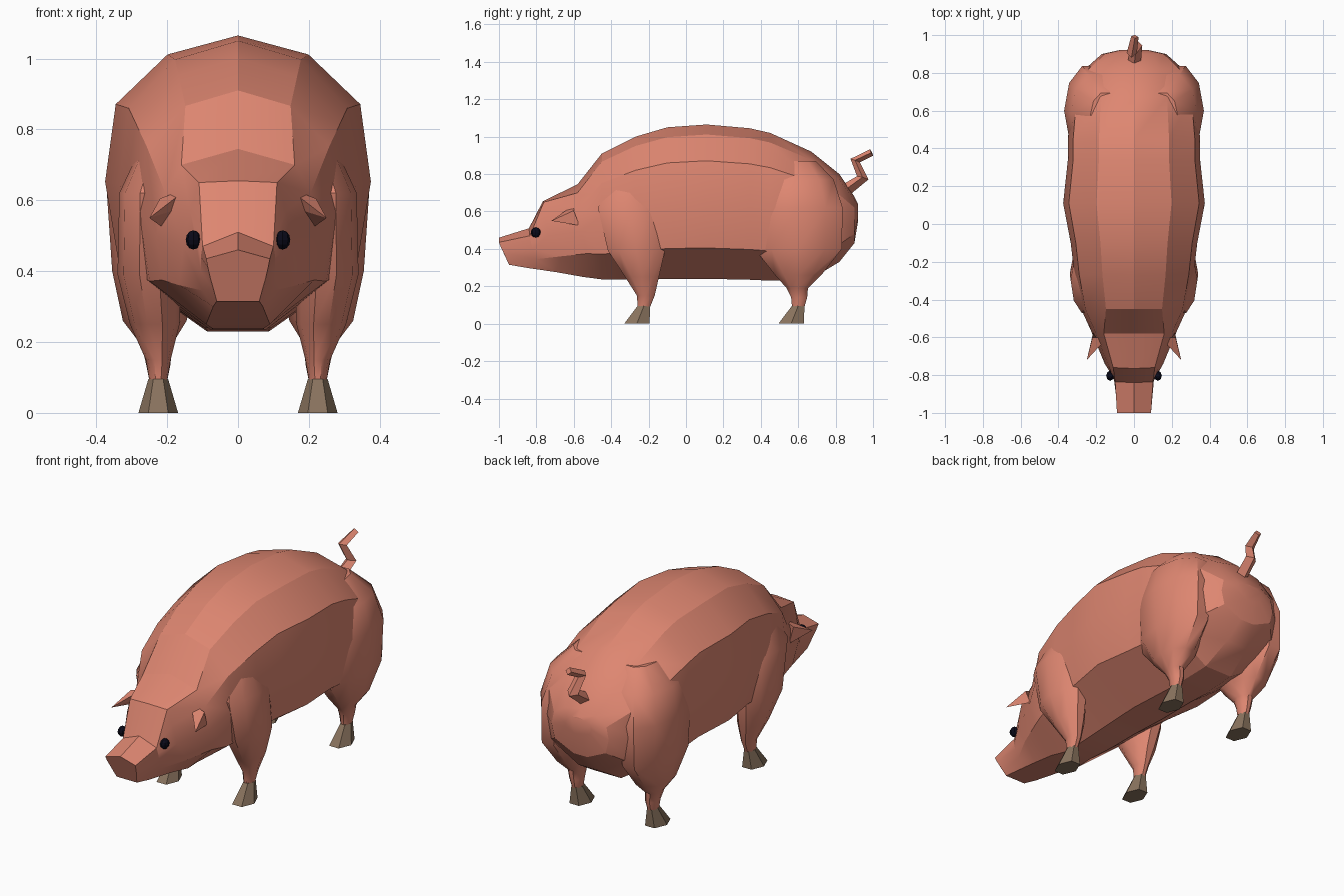
import bpy, bmesh, math
from mathutils import Vector

cube = bpy.data.objects.get("Cube")
if cube:
    bpy.data.objects.remove(cube, do_unlink=True)


def material(name, color):
    mat = bpy.data.materials.new(name)
    mat.use_nodes = True
    mat.diffuse_color = color
    mat.node_tree.nodes["Principled BSDF"].inputs["Base Color"].default_value = color
    return mat


skin = material("pink skin", (0.73, 0.24, 0.165, 1))
horn = material("brown hoof", (0.25, 0.17, 0.11, 1))
black = material("black eye", (0.003, 0.003, 0.01, 1))


def finish(obj, mat, angle=None):
    """Assign the colour and, if asked, smooth all but the sharp edges."""
    obj.data.materials.clear()
    obj.data.materials.append(mat)
    if angle:
        bpy.ops.object.select_all(action="DESELECT")
        obj.select_set(True)
        bpy.context.view_layer.objects.active = obj
        bpy.ops.object.shade_smooth_by_angle(angle=math.radians(angle))
    return obj


def mesh_object(name, points, faces, mat, angle=None):
    bm = bmesh.new()
    verts = [bm.verts.new(p) for p in points]
    for face in faces:
        bm.faces.new([verts[i] for i in face])
    bmesh.ops.recalc_face_normals(bm, faces=bm.faces)
    mesh = bpy.data.meshes.new(name)
    bm.to_mesh(mesh)
    bm.free()
    obj = bpy.data.objects.new(name, mesh)
    bpy.context.collection.objects.link(obj)
    return finish(obj, mat, angle)


def loft(name, rings, mat, angle=None):
    """Skin a row of equal rings and cap both ends."""
    n = len(rings[0])
    points = [p for ring in rings for p in ring]
    faces = [list(range(n)), list(range(len(points) - n, len(points)))]
    for r in range(len(rings) - 1):
        for i in range(n):
            a, b = r * n + i, r * n + (i + 1) % n
            faces.append([a, b, b + n, a + n])
    return mesh_object(name, points, faces, mat, angle)


def full_ring(half):
    """Mirror a half section that starts on the centre line."""
    return half + [(-x, y, z) for x, y, z in reversed(half[1:])]


def oval(side, sides, z, x, y, rx, ry):
    turns = [math.tau * i / sides for i in range(sides)]
    return [(side * (x + rx * math.cos(t)), y + ry * math.sin(t), z) for t in turns]


# Head sections: ridge, brow, temple, cheek, jaw, chin
head = [
    [(0, -1, .46), (.09, -1, .435), (.085, -.99, .41), (.078, -.975, .38),
     (.068, -.96, .345), (.06, -.945, .315)],
    [(0, -.84, .51), (.1, -.835, .47), (.105, -.83, .44), (.105, -.82, .4),
     (.1, -.8, .345), (.07, -.86, .3)],
    [(0, -.765, .655), (.11, -.76, .65), (.135, -.75, .57), (.155, -.74, .47),
     (.165, -.67, .36), (.08, -.69, .275)],
    [(0, -.58, .745), (.16, -.58, .7), (.205, -.57, .62), (.23, -.56, .5),
     (.215, -.53, .375), (.09, -.55, .25)],
]

# Body sections: position, belly height, back height, half width
body = [
    (-.45, .237, .91, .28), (-.27, .235, 1, .315), (-.1, .24, 1.05, .335),
    (.11, .24, 1.065, .375), (.34, .235, 1.045, .35), (.45, .23, 1.02, .35),
    (.67, .24, .92, .33), (.82, .33, .8, .26), (.9, .43, .68, .17),
    (.92, .55, .64, .08),
]
outline = [(0, 1), (.53, .935), (.92, .765), (1, .5), (.89, .2), (.25, 0)]
rings = [full_ring(half) for half in head]
for y, low, high, width in body:
    rings.append(full_ring([(u * width, y, low + v * (high - low)) for u, v in outline]))
loft("body_and_head", rings, skin, 24)

# Leg sections: height, centre x, centre y, radius x, radius y
front_leg = [
    (.09, .225, -.225, .025, .035), (.15, .225, -.215, .035, .05),
    (.25, .235, -.235, .07, .095), (.39, .25, -.265, .09, .16),
    (.62, .25, -.3, .085, .18), (.76, .22, -.3, .05, .1),
]
hind_leg = [
    (.09, .225, .6, .025, .035), (.14, .225, .605, .035, .045),
    (.19, .23, .595, .042, .06), (.26, .235, .6, .09, .13),
    (.4, .24, .6, .115, .245), (.62, .23, .6, .14, .25),
    (.77, .2, .59, .135, .21), (.87, .15, .58, .08, .12),
]

for side, word in ((1, "left"), (-1, "right")):
    for part, sections in (("front", front_leg), ("hind", hind_leg)):
        loft(f"{part}_leg_{word}", [oval(side, 10, *s) for s in sections], skin, 40)
        # Hoof flares forward from the ankle
        z, x, y, rx, ry = sections[0]
        loft(f"{part}_hoof_{word}",
             [oval(side, 6, 0, x, y - .038, .056, .078),
              oval(side, 6, z + .005, x, y, rx + .003, ry + .004)], horn)

    # Cupped ear: top root, fold, lower root, back, tip
    ear = [(.14, -.6, .635), (.185, -.62, .57), (.215, -.57, .525),
           (.22, -.6, .605), (.25, -.72, .55)]
    mesh_object(f"ear_{word}", [(side * x, y, z) for x, y, z in ear],
                [(0, 1, 4), (1, 2, 4), (2, 3, 4), (3, 0, 4), (0, 3, 2, 1)], skin)

    # Eye
    bpy.ops.mesh.primitive_uv_sphere_add(
        segments=8, ring_count=6, radius=.027, location=(side * .126, -.803, .488))
    eye = bpy.context.object
    eye.name = f"eye_{word}"
    eye.scale.x = .8
    finish(eye, black)

# Kinked square tail
curve = bpy.data.curves.new("tail", "CURVE")
curve.dimensions = "3D"
curve.bevel_depth = .032
curve.bevel_resolution = 0
curve.use_fill_caps = True
spline = curve.splines.new("POLY")
path = [(0, .84, .705), (.012, .945, .78), (-.012, .905, .872), (.005, .992, .915)]
spline.points.add(len(path) - 1)
for point, place, size in zip(spline.points, path, (1.1, 1, .85, .6)):
    point.co = (*place, 1)
    point.radius = size
tail = bpy.data.objects.new("tail", curve)
bpy.context.collection.objects.link(tail)
bpy.ops.object.select_all(action="DESELECT")
tail.select_set(True)
bpy.context.view_layer.objects.active = tail
bpy.ops.object.convert(target="MESH")
finish(bpy.context.object, skin)
for face in bpy.context.object.data.polygons:
    face.use_smooth = False
